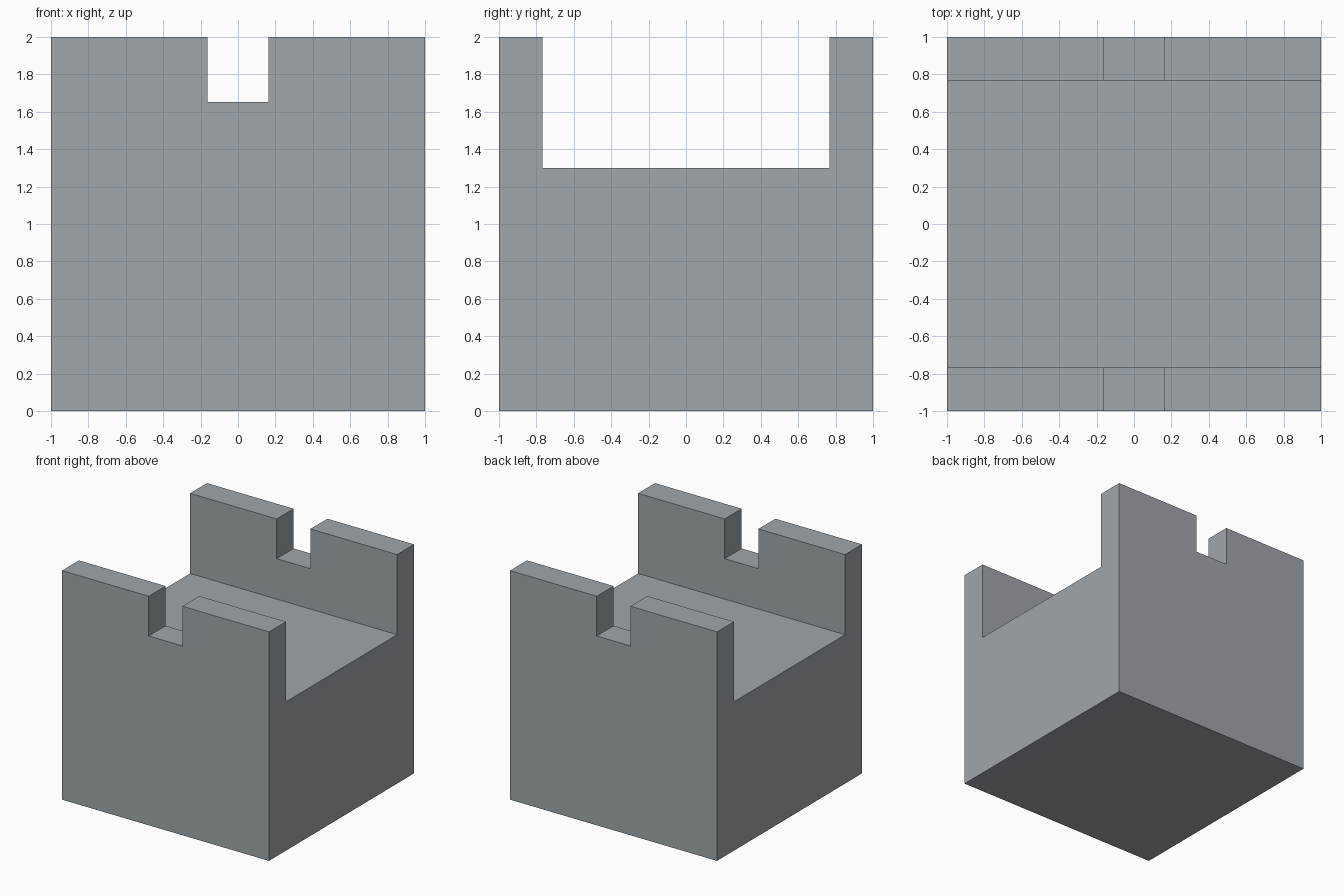
import bpy
import bmesh

if "Cube" in bpy.data.objects:
    bpy.data.objects.remove(bpy.data.objects["Cube"])

HALF = 1.0            # half width of the block
HEIGHT = 2.0
FLOOR_Z = 1.30        # floor of the wide channel
WALL_Y = 0.767        # inner face of each side wall
NOTCH_X = 0.163       # half width of the wall notches
NOTCH_Z = 1.653       # bottom of the wall notches

grey = bpy.data.materials.new("blue grey")
grey.diffuse_color = (0.35, 0.385, 0.415, 1.0)
grey.use_nodes = True
grey.node_tree.nodes["Principled BSDF"].inputs["Base Color"].default_value = grey.diffuse_color


def add_prism(name, profile):
    """Extrude a (y, z) profile along the full width in x."""
    bm = bmesh.new()
    face = bm.faces.new([bm.verts.new((-HALF, y, z)) for y, z in profile])
    ext = bmesh.ops.extrude_face_region(bm, geom=[face])
    moved = [v for v in ext["geom"] if isinstance(v, bmesh.types.BMVert)]
    bmesh.ops.translate(bm, verts=moved, vec=(2 * HALF, 0, 0))
    bmesh.ops.recalc_face_normals(bm, faces=bm.faces)
    mesh = bpy.data.meshes.new(name)
    bm.to_mesh(mesh)
    bm.free()
    mesh.materials.append(grey)
    obj = bpy.data.objects.new(name, mesh)
    bpy.context.collection.objects.link(obj)
    return obj


# Block with a wide channel between two upright walls
right_half = [(HALF, 0), (HALF, HEIGHT), (WALL_Y, HEIGHT), (WALL_Y, FLOOR_Z)]
left_half = [(-y, z) for y, z in reversed(right_half)]
block = add_prism("slotted_block", right_half + left_half)

# Cutter for the matching notch in both walls
top = HEIGHT + 0.5
bpy.ops.mesh.primitive_cube_add(size=1, location=(0, 0, (NOTCH_Z + top) / 2))
cutter = bpy.context.object
cutter.name = "notch_cutter"
cutter.scale = (2 * NOTCH_X, 2 * HALF + 1, top - NOTCH_Z)
cutter.data.materials.append(grey)
cutter.hide_render = True

# Cut the notches, then discard the cutter
cut = block.modifiers.new("wall notches", "BOOLEAN")
cut.operation = "DIFFERENCE"
cut.solver = "EXACT"
cut.object = cutter
bpy.ops.object.select_all(action="DESELECT")
bpy.context.view_layer.objects.active = block
block.select_set(True)
bpy.ops.object.modifier_apply(modifier=cut.name)
bpy.data.objects.remove(cutter, do_unlink=True)
